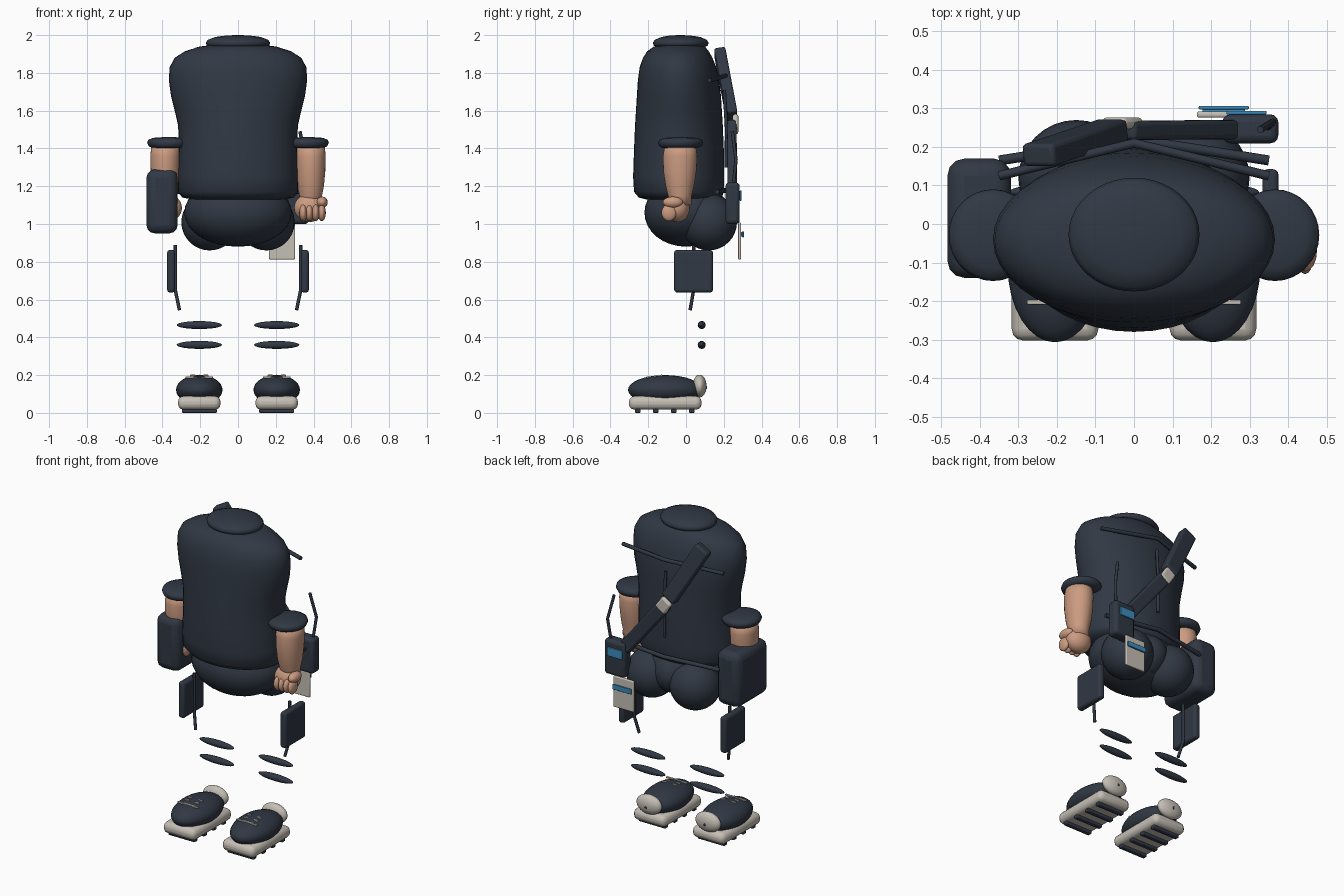
import bpy, math
from mathutils import Vector, Matrix


def material(name, rgb):
    m = bpy.data.materials.new(name)
    m.diffuse_color = (*rgb, 1)
    return m


NAVY = material("dark navy", (0.030, 0.040, 0.058))
SKIN = material("skin", (0.60, 0.33, 0.22))
PALE = material("pale grey", (0.56, 0.52, 0.46))
BLUE = material("blue", (0.045, 0.26, 0.50))


def finish(ob, name, mat, smooth=True):
    ob.name = name
    ob.data.materials.append(mat)
    if smooth:
        for p in ob.data.polygons:
            p.use_smooth = True
    return ob


def ellipsoid(name, loc, rad, mat, seg=32, rings=16):
    bpy.ops.mesh.primitive_uv_sphere_add(segments=seg, ring_count=rings, location=loc)
    ob = bpy.context.object
    ob.scale = rad
    return finish(ob, name, mat)


def box(name, loc, size, mat, bevel=0.01, rot=None):
    bpy.ops.mesh.primitive_cube_add(size=1)
    ob = bpy.context.object
    ob.data.transform(Matrix.Diagonal((*size, 1)))
    if rot is not None:
        ob.rotation_euler = rot.to_euler()
    ob.location = loc
    finish(ob, name, mat, False)
    if bevel:
        b = ob.modifiers.new("round", 'BEVEL')
        b.width = bevel
        b.segments = 3
        bpy.ops.object.shade_smooth_by_angle(angle=math.radians(35))
    return ob


def strap(name, p, q, width, thick, mat):
    """Flat bar from p to q, its broad face turned to the back."""
    p, q = Vector(p), Vector(q)
    z = (q - p).normalized()
    x = Vector((0, 1, 0)).cross(z).normalized()
    rot = Matrix((x, z.cross(x), z)).transposed()
    return box(name, (p + q) / 2, (width, thick, (q - p).length), mat, 0.012, rot)


def rod(name, points, r, mat):
    """Thin bent cord."""
    c = bpy.data.curves.new(name, 'CURVE')
    c.dimensions = '3D'
    c.bevel_depth = r
    c.bevel_resolution = 2
    c.use_fill_caps = True
    s = c.splines.new('POLY')
    s.points.add(len(points) - 1)
    for pt, co in zip(s.points, points):
        pt.co = (*co, 1)
    ob = bpy.data.objects.new(name, c)
    bpy.context.collection.objects.link(ob)
    c.materials.append(mat)
    return ob


def loft(name, rows, mat, cx=0, n=40):
    """Stack of ellipses, each row = z, half width, front y, back y."""
    verts, faces = [], []
    for z, rx, y0, y1 in rows:
        for i in range(n):
            a = 2 * math.pi * i / n
            verts.append((cx + rx * math.cos(a),
                          (y0 + y1) / 2 + (y1 - y0) / 2 * math.sin(a), z))
    for j in range(len(rows) - 1):
        for i in range(n):
            k = (i + 1) % n
            faces.append((j * n + i, j * n + k, (j + 1) * n + k, (j + 1) * n + i))
    faces.append(tuple(reversed(range(n))))
    faces.append(tuple(range((len(rows) - 1) * n, len(rows) * n)))
    me = bpy.data.meshes.new(name)
    me.from_pydata(verts, [], faces)
    ob = bpy.data.objects.new(name, me)
    bpy.context.collection.objects.link(ob)
    return finish(ob, name, mat)


# Torso and collar
loft("torso", [
    (1.13, 0.24, -0.21, 0.15), (1.14, 0.295, -0.25, 0.19), (1.17, 0.318, -0.275, 0.20),
    (1.25, 0.318, -0.28, 0.20), (1.40, 0.313, -0.275, 0.20), (1.52, 0.317, -0.27, 0.195),
    (1.60, 0.335, -0.265, 0.19), (1.68, 0.355, -0.26, 0.185), (1.76, 0.366, -0.255, 0.175),
    (1.83, 0.362, -0.245, 0.16), (1.88, 0.335, -0.228, 0.14), (1.915, 0.28, -0.205, 0.12),
    (1.94, 0.20, -0.17, 0.10), (1.95, 0.12, -0.12, 0.06)], NAVY)
loft("collar", [
    (1.93, 0.14, -0.145, 0.09), (1.945, 0.165, -0.172, 0.115), (1.96, 0.17, -0.175, 0.12),
    (1.975, 0.16, -0.165, 0.11), (1.99, 0.12, -0.13, 0.075), (1.997, 0.07, -0.09, 0.03),
    (2.0, 0.02, -0.045, -0.015)], NAVY)

# Hips
ellipsoid("hips", (0, 0, 1.06), (0.285, 0.22, 0.18), NAVY)
ellipsoid("seat_centre", (0, 0.10, 1.05), (0.12, 0.14, 0.13), NAVY)

for s, side in ((-1, "left"), (1, "right")):
    ellipsoid(side + "_seat", (s * 0.15, 0.12, 1.01), (0.15, 0.15, 0.15), NAVY)

    # Arm with cuff, palm, fingers and thumb
    ax = s * 0.385
    loft(side + "_forearm", [
        (1.10, 0.055, -0.08, 0.03), (1.15, 0.06, -0.095, 0.03), (1.20, 0.07, -0.108, 0.042),
        (1.28, 0.077, -0.12, 0.055), (1.36, 0.079, -0.122, 0.06), (1.43, 0.073, -0.11, 0.05)],
        SKIN, ax, 32)
    loft(side + "_cuff", [
        (1.402, 0.085, -0.125, 0.06), (1.41, 0.105, -0.14, 0.08), (1.43, 0.115, -0.148, 0.09),
        (1.445, 0.11, -0.14, 0.085), (1.456, 0.085, -0.115, 0.06), (1.46, 0.03, -0.06, 0.0)],
        NAVY, s * 0.366, 32)
    ellipsoid(side + "_palm", (s * 0.377, -0.045, 1.085), (0.08, 0.065, 0.075), SKIN)
    for i in range(4):
        ellipsoid(f"{side}_finger_{i}", (s * (0.345 + 0.033 * i), -0.09, 1.06),
                  (0.021, 0.04, 0.045), SKIN, 16, 10)
    ellipsoid(side + "_thumb", (s * 0.445, -0.07, 1.115), (0.03, 0.053, 0.03), SKIN, 16, 10)

    # Thigh pouch on its cord
    box(side + "_thigh_pouch", (s * 0.354, 0.04, 0.75), (0.042, 0.205, 0.225), NAVY, 0.015)
    rod(side + "_thigh_cord", [(s * 0.332, 0.04, 0.89), (s * 0.332, 0.04, 0.65),
                               (s * 0.31, 0.022, 0.545)], 0.009, NAVY)

    # Shin bands
    fx = s * 0.205
    for z in (0.36, 0.465):
        ellipsoid(side + "_shin_band", (fx, 0.083, z), (0.12, 0.021, 0.021), NAVY, 24, 12)

    # Shoe: sole, upper, heel, treads and laces
    box(side + "_sole", (fx, -0.11, 0.053), (0.225, 0.385, 0.072), PALE, 0.03)
    ellipsoid(side + "_shoe_upper", (fx, -0.11, 0.122), (0.123, 0.197, 0.078), NAVY)
    ellipsoid(side + "_heel", (fx, 0.072, 0.142), (0.085, 0.037, 0.06), PALE)
    ellipsoid(side + "_heel_stud", (fx, 0.106, 0.135), (0.007, 0.006, 0.010), NAVY, 12, 8)
    for y in (-0.255, -0.16, -0.065, 0.03):
        box(side + "_tread", (fx, y, 0.011), (0.185, 0.03, 0.022), NAVY, 0.005)
    box(side + "_lace_long", (fx, -0.203, 0.188), (0.145, 0.012, 0.01), PALE, 0.003)
    for y, z in ((-0.165, 0.195), (-0.13, 0.199)):
        for dx in (-0.035, 0.035):
            box(side + "_lace_short", (fx + dx, y, z - 0.002), (0.03, 0.011, 0.01), PALE, 0.003)

# Large side pouch
box("side_pouch", (-0.402, 0.015, 1.12), (0.165, 0.31, 0.34), NAVY, 0.045)

# Harness cords on the back
rod("upper_back_cord", [(-0.35, 0.125, 1.76), (0, 0.21, 1.785), (0.35, 0.125, 1.76)], 0.012, NAVY)
rod("lower_back_cord", [(-0.35, 0.165, 1.17), (0, 0.22, 1.18), (0.35, 0.165, 1.17)], 0.013, NAVY)
rod("spine_cord", [(0, 0.203, 1.71), (0, 0.215, 1.5), (0, 0.212, 1.3)], 0.009, NAVY)

# Diagonal strap with clasp
strap("upper_strap", (-0.25, 0.178, 1.915), (-0.055, 0.243, 1.57), 0.095, 0.06, NAVY)
strap("lower_strap", (-0.03, 0.243, 1.53), (0.25, 0.245, 1.18), 0.08, 0.05, NAVY)
strap("clasp", (-0.055, 0.262, 1.565), (-0.005, 0.262, 1.492), 0.075, 0.03, PALE)

# Radio pouch, aerial, card and blue marks
box("radio_pouch", (0.302, 0.247, 1.11), (0.145, 0.075, 0.22), NAVY, 0.02)
rod("aerial", [(0.345, 0.25, 1.2), (0.36, 0.265, 1.34), (0.328, 0.245, 1.49)], 0.009, NAVY)
box("radio_screen", (0.292, 0.289, 1.15), (0.105, 0.009, 0.055), BLUE, 0.003)
box("card", (0.233, 0.284, 0.91), (0.14, 0.016, 0.195), PALE, 0.006)
box("card_stripe", (0.233, 0.302, 0.945), (0.13, 0.009, 0.032), BLUE, 0.003)
box("card_stripe_base", (0.233, 0.294, 0.945), (0.11, 0.012, 0.024), BLUE, 0.003)
